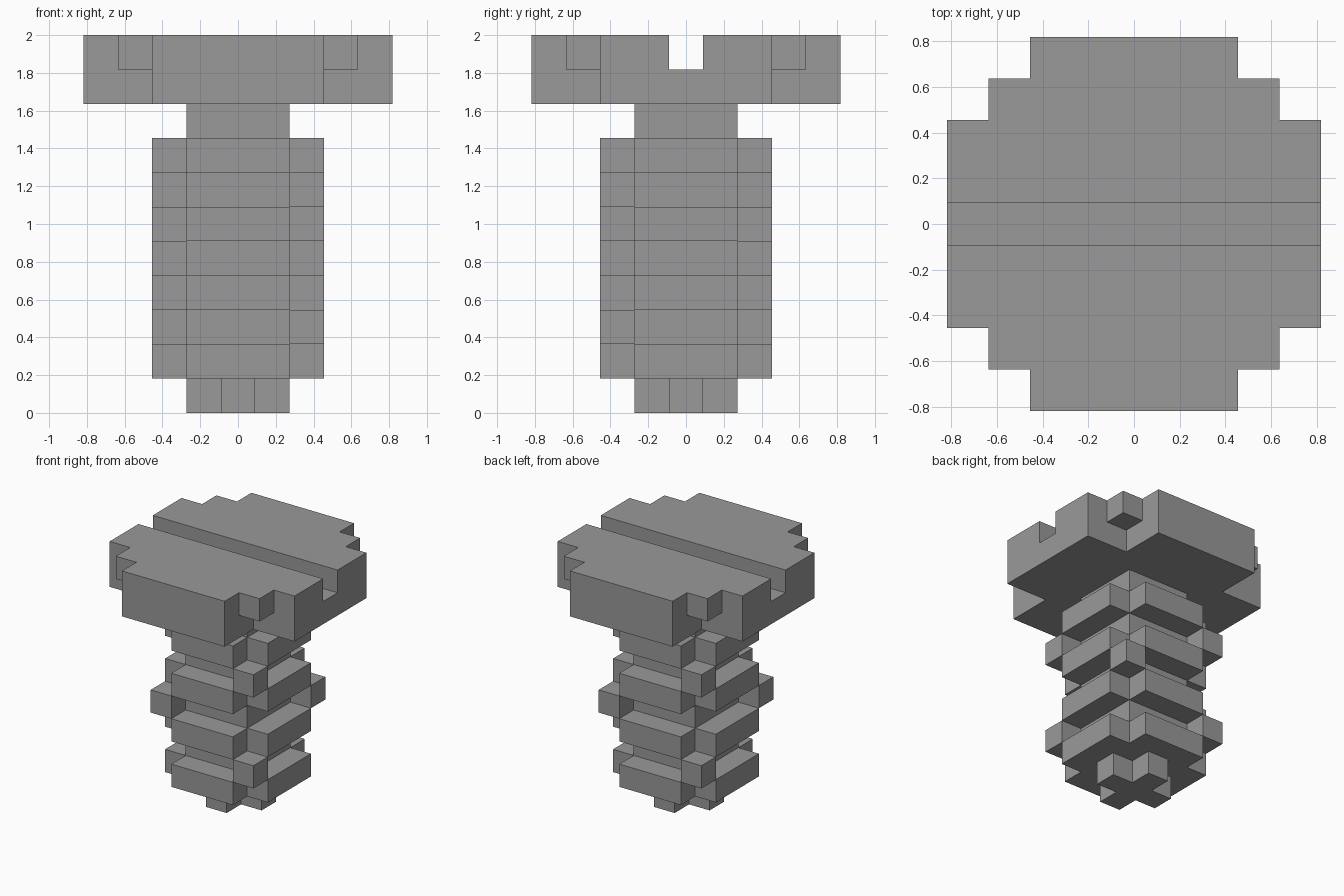
import bpy
import bmesh

cube = bpy.data.objects.get("Cube")
if cube:
    bpy.data.objects.remove(cube, do_unlink=True)

U = 2 / 11  # one block; the model is 11 blocks tall

metal = bpy.data.materials.new("grey_metal")
metal.use_nodes = True
GREY = (0.32, 0.32, 0.32, 1)
metal.diffuse_color = GREY
metal.node_tree.nodes["Principled BSDF"].inputs["Base Color"].default_value = GREY


def prism(name, outline, z0, z1):
    """Extrude a counter-clockwise outline, in block units, from z0 to z1."""
    bm = bmesh.new()
    base = bm.faces.new([bm.verts.new((x * U, y * U, z0 * U)) for x, y in outline])
    top = bmesh.ops.extrude_face_region(bm, geom=[base], use_keep_orig=True)["geom"]
    verts = [v for v in top if isinstance(v, bmesh.types.BMVert)]
    bmesh.ops.translate(bm, verts=verts, vec=(0, 0, (z1 - z0) * U))
    bmesh.ops.recalc_face_normals(bm, faces=bm.faces)
    mesh = bpy.data.meshes.new(name)
    bm.to_mesh(mesh)
    bm.free()
    mesh.materials.append(metal)
    obj = bpy.data.objects.new(name, mesh)
    bpy.context.collection.objects.link(obj)
    return obj


def stairs(corners):
    """Quarter outline: outer corners joined by square inner steps."""
    pts = [corners[0]]
    for (_, y0), (x1, y1) in zip(corners, corners[1:]):
        pts += [(x1, y0), (x1, y1)]
    return pts


def stepped(corners):
    """Mirror a stepped quarter into all four quadrants."""
    q = stairs(corners)
    half = q + [(-x, y) for x, y in reversed(q)]
    return half + [(-x, -y) for x, y in half]


def square(x, y, r=0.5):
    return [(x - r, y - r), (x + r, y - r), (x + r, y + r), (x - r, y + r)]


# Tip and core
prism("tip", stepped([(1.5, 0.5), (0.5, 1.5)]), 0, 1)
prism("core", square(0, 0, 1.5), 1.5, 9)

# Thread: cross-shaped rings with diagonal corner studs between them
for z in (1, 3, 5, 7):
    prism("thread_ring", stepped([(2.5, 1.5), (1.5, 2.5)]), z, z + 1)
for z, side in ((2, -1), (4, 1), (6, -1)):
    for x in (-2, 2):
        prism("thread_stud", square(x, side * x), z, z + 1)

# Head: cross-shaped base, then two rounded halves leaving the driver slot
prism("head_base", stepped([(4.5, 2.5), (2.5, 4.5)]), 9, 10)
quarter = stairs([(4.5, 2.5), (3.5, 3.5), (2.5, 4.5)])
back = [(4.5, 0.5)] + quarter + [(-x, y) for x, y in reversed(quarter)] + [(-4.5, 0.5)]
prism("head_back_half", back, 10, 11)
prism("head_front_half", [(-x, -y) for x, y in back], 10, 11)
